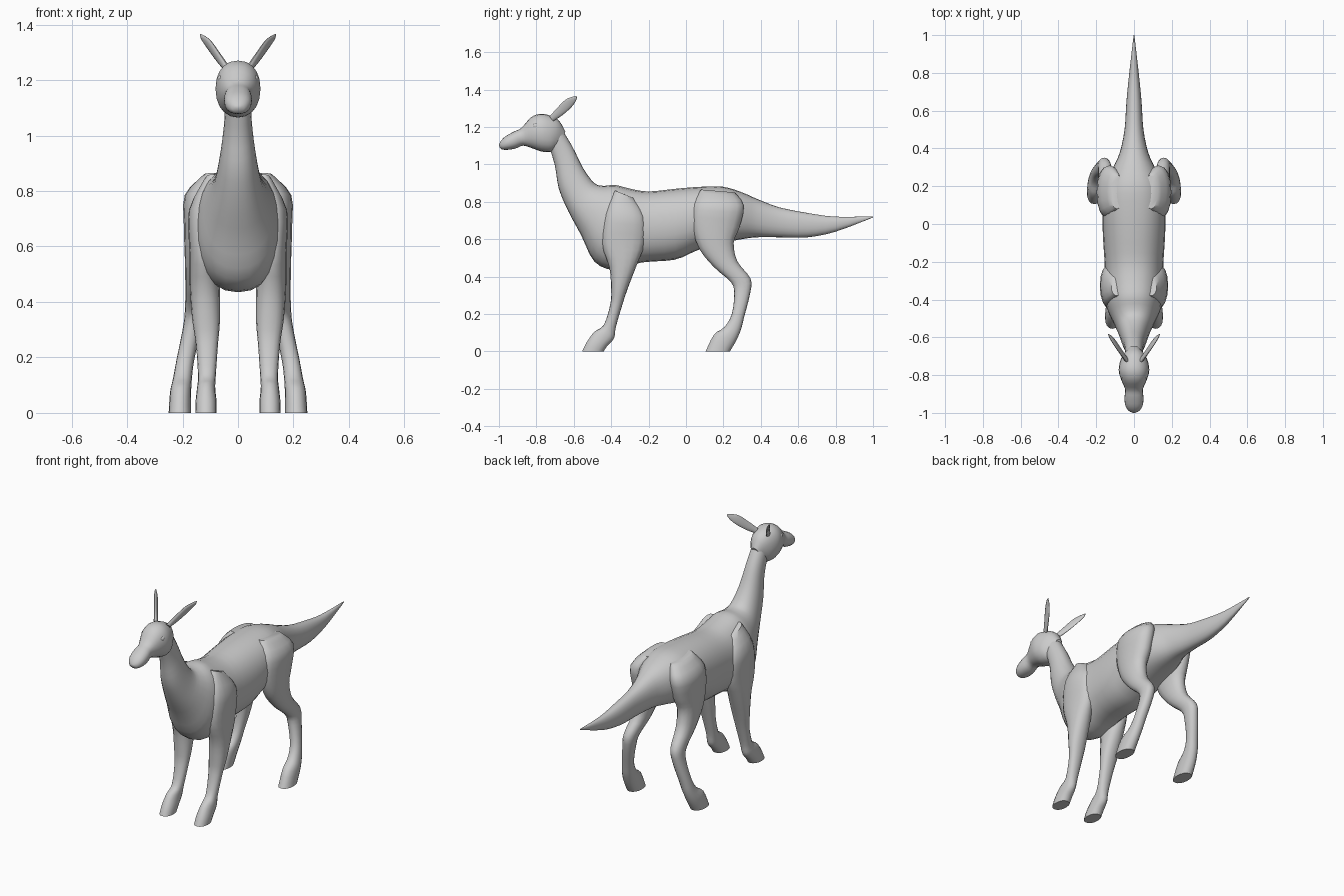
import bpy, bmesh, math


def spline(a, b, c, d, t):
    # Catmull-Rom blend of four section tuples
    return [0.5 * (2 * q + (r - p) * t + (2 * p - 5 * q + 4 * r - s) * t * t
                   + (3 * q - p - 3 * r + s) * t ** 3)
            for p, q, r, s in zip(a, b, c, d)]


def loft(name, sections, sides=20, steps=3, power=0.9, mirror=False):
    # section: upper/front edge y, z, lower/back edge y, z, centre x, half width
    s = [sections[0]] + sections + [sections[-1]]
    rings = [spline(*s[i:i + 4], k / steps)
             for i in range(len(sections) - 1) for k in range(steps)]
    rings.append(list(sections[-1]))
    bm = bmesh.new()
    loops = []
    for ty, tz, by, bz, x, w in rings:
        loop = []
        for k in range(sides):
            a = 2 * math.pi * k / sides
            c = math.copysign(abs(math.cos(a)) ** power, math.cos(a)) / 2
            n = math.copysign(abs(math.sin(a)) ** power, math.sin(a))
            loop.append(bm.verts.new((x + w * n, (ty + by) / 2 + c * (ty - by),
                                      max(0, (tz + bz) / 2 + c * (tz - bz)))))
        loops.append(loop)
    for p, q in zip(loops, loops[1:]):
        for k in range(sides):
            j = (k + 1) % sides
            bm.faces.new((p[k], p[j], q[j], q[k]))
    bm.faces.new(loops[0])
    bm.faces.new(loops[-1])
    bmesh.ops.recalc_face_normals(bm, faces=bm.faces)
    me = bpy.data.meshes.new(name)
    bm.to_mesh(me)
    bm.free()
    ob = bpy.data.objects.new(name, me)
    bpy.context.collection.objects.link(ob)
    if mirror:
        ob.modifiers.new("Mirror", 'MIRROR').use_mirror_merge = False
    smooth(ob)
    return ob


def smooth(ob):
    bpy.ops.object.select_all(action='DESELECT')
    ob.select_set(True)
    bpy.context.view_layer.objects.active = ob
    bpy.ops.object.shade_smooth_by_angle(angle=math.radians(45))


# Neck, torso and tail in one sweep
loft("body", [
    (-.69, 1.23, -.73, 1.09, 0, .045),
    (-.61, 1.10, -.70, .99, 0, .05),
    (-.55, .98, -.68, .87, 0, .065),
    (-.49, .90, -.63, .75, 0, .085),
    (-.44, .885, -.56, .62, 0, .115),
    (-.38, .89, -.49, .48, 0, .145),
    (-.30, .87, -.38, .435, 0, .155),
    (-.20, .855, -.24, .475, 0, .155),
    (-.05, .87, -.06, .49, 0, .165),
    (.08, .88, .06, .54, 0, .165),
    (.20, .88, .20, .58, 0, .15),
    (.30, .85, .30, .60, 0, .11),
    (.38, .815, .38, .61, 0, .075),
    (.50, .77, .50, .61, 0, .05),
    (.65, .74, .65, .61, 0, .04),
    (.80, .72, .80, .64, 0, .025),
    (1.0, .722, 1.0, .716, 0, .002)], sides=24)

# Head with narrow bridge and rounded muzzle
loft("head", [
    (-1.0, 1.105, -.998, 1.095, 0, .008),
    (-.99, 1.125, -.985, 1.08, 0, .03),
    (-.965, 1.15, -.95, 1.078, 0, .047),
    (-.92, 1.175, -.91, 1.085, 0, .05),
    (-.88, 1.195, -.87, 1.10, 0, .047),
    (-.83, 1.25, -.82, 1.085, 0, .068),
    (-.78, 1.27, -.77, 1.068, 0, .081),
    (-.73, 1.262, -.72, 1.066, 0, .073),
    (-.68, 1.235, -.695, 1.08, 0, .054),
    (-.645, 1.175, -.685, 1.07, 0, .03)])

# Ears: thin leaves sweeping back and outward
loft("ears", [
    (-.73, 1.255, -.71, 1.23, .04, .012),
    (-.69, 1.30, -.662, 1.262, .07, .010),
    (-.645, 1.345, -.613, 1.305, .102, .009),
    (-.605, 1.362, -.588, 1.34, .126, .007),
    (-.585, 1.366, -.583, 1.36, .135, .002)], sides=12, power=1, mirror=True)

# Front legs: shoulder, forearm, pastern, hoof
loft("front_legs", [
    (-.38, .86, -.28, .82, .09, .03),
    (-.43, .74, -.22, .72, .125, .052),
    (-.45, .58, -.22, .58, .125, .05),
    (-.41, .45, -.26, .47, .12, .054),
    (-.40, .33, -.31, .34, .115, .05),
    (-.405, .25, -.34, .25, .112, .04),
    (-.44, .14, -.375, .13, .112, .032),
    (-.49, .105, -.385, .07, .115, .033),
    (-.53, .05, -.42, .03, .115, .038),
    (-.555, 0, -.44, 0, .115, .038)], sides=16, mirror=True)

# Hind legs: thigh, hock, cannon, hoof
loft("hind_legs", [
    (.08, .865, .26, .85, .09, .035),
    (.04, .79, .31, .78, .13, .062),
    (.03, .68, .285, .66, .135, .06),
    (.07, .55, .255, .58, .14, .052),
    (.15, .45, .275, .48, .145, .045),
    (.24, .37, .345, .39, .155, .036),
    (.258, .31, .343, .31, .165, .033),
    (.245, .20, .31, .18, .19, .032),
    (.205, .13, .295, .12, .20, .034),
    (.15, .09, .27, .06, .207, .038),
    (.105, 0, .235, 0, .21, .04)], sides=16, mirror=True)

# Eyes set into the sides of the head
for side in (-1, 1):
    bpy.ops.mesh.primitive_uv_sphere_add(segments=16, ring_count=8, radius=1,
                                         location=(side * .062, -.80, 1.205))
    eye = bpy.context.object
    eye.name = "eye"
    eye.scale = (.012, .02, .014)
    smooth(eye)
